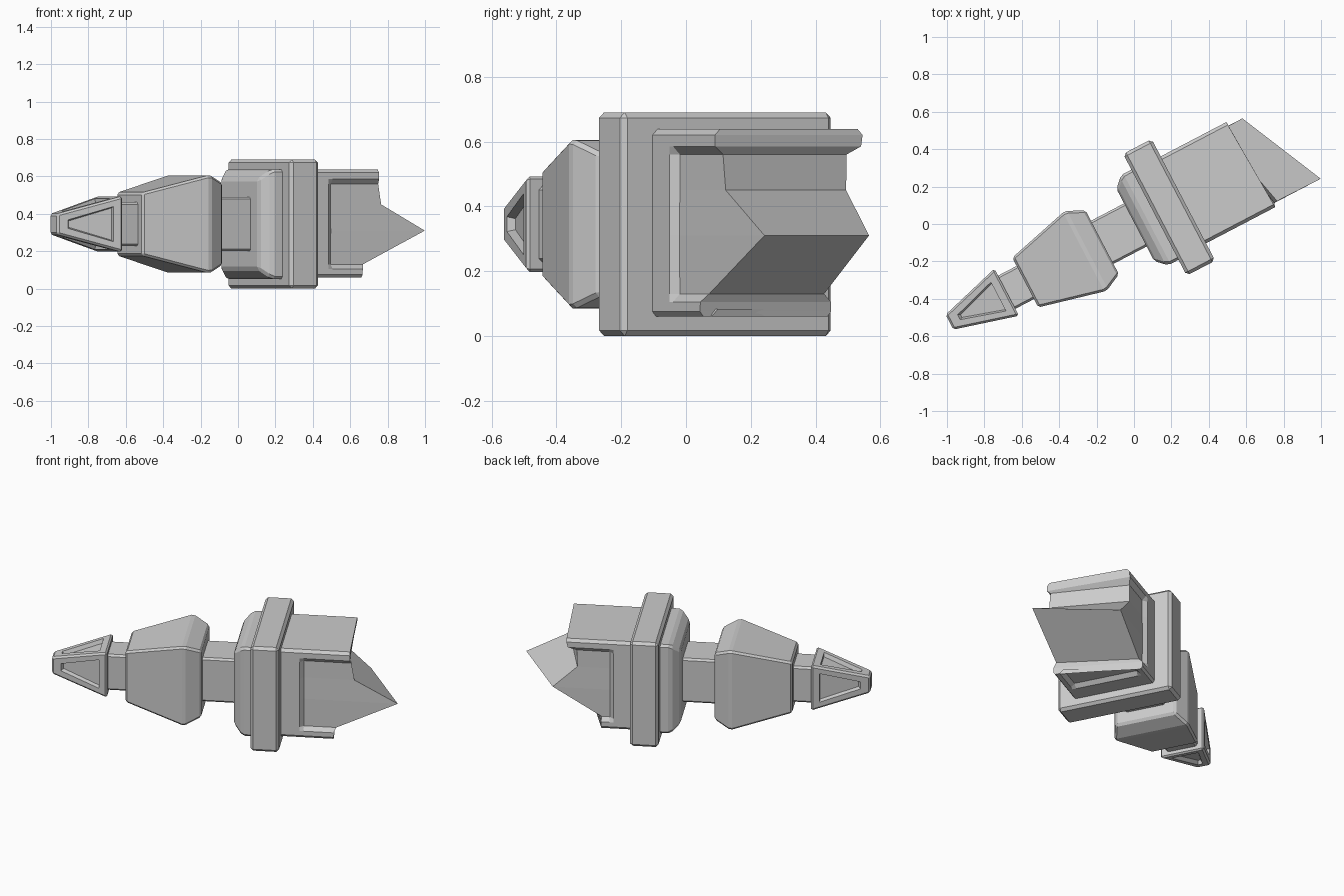
import bpy, bmesh, math
from mathutils import Vector

if "Cube" in bpy.data.objects:
    bpy.data.objects.remove(bpy.data.objects["Cube"])

ANGLE = math.radians(27.6)      # heading of the long axis in plan
MID = 0.345                     # height of the long axis
OFFSET = -0.008                 # sideways shift of the axis


def finish(name, bm):
    bmesh.ops.recalc_face_normals(bm, faces=bm.faces)
    mesh = bpy.data.meshes.new(name)
    bm.to_mesh(mesh)
    bm.free()
    ob = bpy.data.objects.new(name, mesh)
    bpy.context.collection.objects.link(ob)
    ob.rotation_euler.z = ANGLE
    ob.location = (-OFFSET * math.sin(ANGLE), OFFSET * math.cos(ANGLE), MID)
    return ob


def loft(loops, bm):
    rings = [[bm.verts.new(p) for p in loop] for loop in loops]
    for a, b in zip(rings, rings[1:]):
        for i in range(len(a)):
            j = (i + 1) % len(a)
            bm.faces.new((a[i], a[j], b[j], b[i]))
    return rings


def block(stations, chamfer):
    """Chamfered block through (u, half width, half height) stations."""
    bm = bmesh.new()
    rings = loft([[(u, s * w, t * h) for s, t in ((-1, -1), (1, -1), (1, 1), (-1, 1))]
                  for u, w, h in stations], bm)
    bm.faces.new(rings[0])
    bm.faces.new(rings[-1])
    bmesh.ops.recalc_face_normals(bm, faces=bm.faces)
    bmesh.ops.bevel(bm, geom=bm.edges[:], offset=chamfer, segments=1,
                    affect='EDGES', profile=0.5)
    bm.normal_update()
    return bm


# Tapered nose with a sunken window on its four long faces
bm = block([(-1.117, 0.045, 0.055), (-0.772, 0.142, 0.15)], 0.011)
for f in [f for f in bm.faces if abs(f.normal.x) < 0.6 and f.calc_area() > 0.02]:
    bmesh.ops.inset_individual(bm, faces=[f], thickness=0.032)
    c = f.calc_center_median()
    for v in f.verts:
        v.co = c + (v.co - c) * 0.85
    bmesh.ops.inset_individual(bm, faces=[f], thickness=0.010, depth=-0.025)
finish("nose", bm)

# Narrow necks and flared body blocks
finish("front_neck", block([(-0.79, 0.1, 0.118), (-0.64, 0.1, 0.118)], 0.012))
finish("middle_body", block([(-0.66, 0.15, 0.168), (-0.296, 0.241, 0.263),
                             (-0.196, 0.193, 0.22)], 0.012))
finish("rear_neck", block([(-0.22, 0.13, 0.145), (0.03, 0.13, 0.145)], 0.012))
finish("collar", block([(0.004, 0.218, 0.242), (0.06, 0.272, 0.293),
                        (0.16, 0.272, 0.293)], 0.014))
finish("wide_ring", block([(0.122, 0.367, 0.345), (0.294, 0.367, 0.345)], 0.017))

# Rear block: half section (half width, z, end u at right side, end u at left side)
W = 0.262
profile = [(0.245, 0.638, 0.71, 0.69), (W, 0.62, 0.71, 0.69), (W, 0.585, 0.71, 0.68),
           (0.238, 0.56, 0.717, 0.63), (0.238, 0.45, 0.735, 0.626),
           (0.24, 0.31, 0.997, 0.775), (0.238, 0.13, 0.625, 0.48),
           (W, 0.105, 0.612, 0.48), (W, 0.075, 0.61, 0.48), (0.25, 0.06, 0.61, 0.48),
           (0.222, 0.06, 0.61, 0.48), (0.2, 0.083, 0.61, 0.48)]
last = len(profile) - 1


def section(u, recessed):
    pts = []
    for side in (-1, 1):
        half = []
        for i, (w, z, right, left) in enumerate(profile):
            if not recessed:
                w = W if 3 <= i <= 6 else w
                z = 0.06 if i == last else z
            end = right if side < 0 else left
            half.append(Vector((end if u is None else u, side * w, z - MID)))
        pts += half if side < 0 else half[::-1]
    return pts


bm = bmesh.new()
rings = loft([section(0.28, False), section(0.405, False),
              section(0.43, True), section(None, True)], bm)
bm.faces.new(rings[0])
# Slanted beak end, bridged from right side to left side
end, n = rings[-1], len(rings[-1])
for i in range(last):
    bm.faces.new((end[i], end[i + 1], end[n - 2 - i], end[n - 1 - i]))
finish("rear_beak_block", bm)
